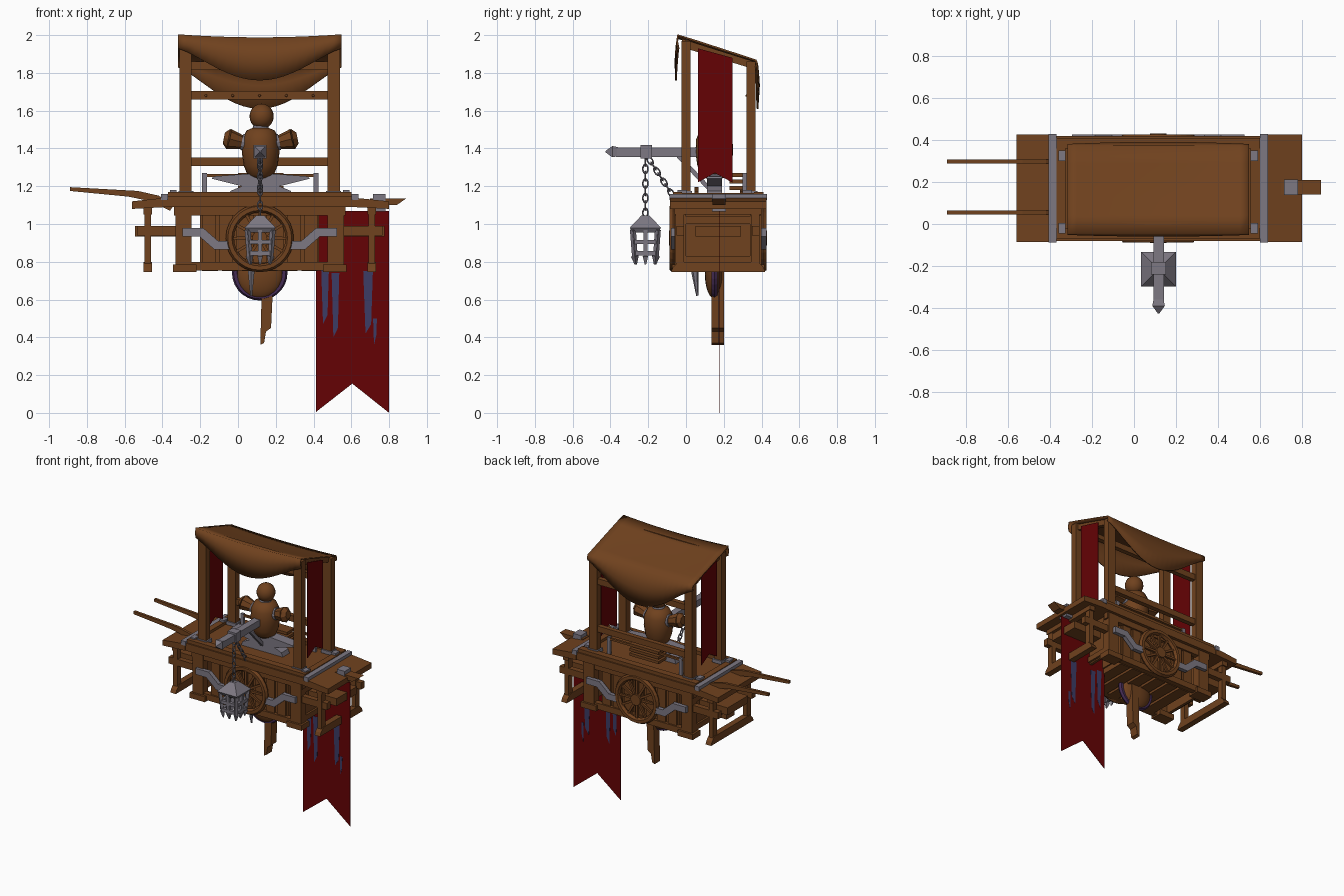
import bpy, bmesh, math
from mathutils import Vector

if "Cube" in bpy.data.objects:
    bpy.data.objects.remove(bpy.data.objects["Cube"])

CX, CY = 0.115, 0.17      # centre of the stall


def colour(name, rgb):
    m = bpy.data.materials.new(name)
    m.diffuse_color = (*rgb, 1)
    m.use_nodes = True
    m.node_tree.nodes["Principled BSDF"].inputs["Base Color"].default_value = m.diffuse_color
    return m


WOOD = colour("brown wood", (0.162, 0.054, 0.013))
CLOTH = colour("brown cloth", (0.162, 0.054, 0.013))
RED = colour("dark red", (0.13, 0.0008, 0.0015))
IRON = colour("grey iron", (0.205, 0.188, 0.225))
BLUE = colour("dull blue", (0.045, 0.045, 0.13))
PURPLE = colour("dark purple", (0.06, 0.025, 0.09))


def finish(name, bm, mat, smooth=False):
    bmesh.ops.recalc_face_normals(bm, faces=bm.faces)
    me = bpy.data.meshes.new(name)
    bm.to_mesh(me)
    bm.free()
    me.materials.append(mat)
    for p in me.polygons:
        p.use_smooth = smooth
    ob = bpy.data.objects.new(name, me)
    bpy.context.collection.objects.link(ob)
    return ob


def prism(name, pts, axis, a, b, mat):
    """Extrude a 2D outline along x or y."""
    bm = bmesh.new()
    place = (lambda u, v, t: (t, u, v)) if axis == 'x' else (lambda u, v, t: (u, t, v))
    lo = [bm.verts.new(place(u, v, a)) for u, v in pts]
    hi = [bm.verts.new(place(u, v, b)) for u, v in pts]
    bm.faces.new(lo)
    bm.faces.new(hi)
    for i in range(len(pts)):
        j = (i + 1) % len(pts)
        bm.faces.new((lo[i], lo[j], hi[j], hi[i]))
    return finish(name, bm, mat)


def box(name, x0, x1, y0, y1, z0, z1, mat=WOOD):
    x0, x1 = min(x0, x1), max(x0, x1)
    return prism(name, [(x0, z0), (x1, z0), (x1, z1), (x0, z1)], 'y', y0, y1, mat)


def beam(name, p, q, r0, r1, mat=WOOD, sides=4, smooth=False):
    """Tapered bar between two points."""
    p, q = Vector(p), Vector(q)
    bm = bmesh.new()
    bmesh.ops.create_cone(bm, cap_ends=True, segments=sides, radius1=r0, radius2=r1, depth=(q - p).length)
    if sides == 4:
        bmesh.ops.rotate(bm, verts=bm.verts, matrix=Vector((0, 0, 1)).rotation_difference(
            Vector((1, 1, 0))).to_matrix().Rotation(math.pi / 4, 3, 'Z'))
    ob = finish(name, bm, mat, smooth)
    ob.rotation_mode = 'QUATERNION'
    ob.rotation_quaternion = (q - p).to_track_quat('Z', 'Y')
    ob.location = (p + q) / 2
    return ob


def lathe(name, prof, cx, cy, mat, n=20):
    bm = bmesh.new()
    rings = [[bm.verts.new((cx + r * math.cos(2 * math.pi * i / n), cy + r * math.sin(2 * math.pi * i / n), z))
              for i in range(n)] for r, z in prof]
    for a, b in zip(rings, rings[1:]):
        for i in range(n):
            bm.faces.new((a[i], a[(i + 1) % n], b[(i + 1) % n], b[i]))
    bm.faces.new(rings[0])
    bm.faces.new(rings[-1])
    return finish(name, bm, mat, True)


def ring(name, loc, rot, big, small, mat, n=24, m=4, scale=(1, 1, 1)):
    bpy.ops.mesh.primitive_torus_add(location=loc, rotation=rot, major_radius=big, minor_radius=small,
                                     major_segments=n, minor_segments=m)
    ob = bpy.context.object
    ob.name, ob.scale = name, scale
    ob.data.materials.append(mat)
    return ob


def ball(name, loc, scale, mat):
    bm = bmesh.new()
    bmesh.ops.create_uvsphere(bm, u_segments=20, v_segments=12, radius=1)
    ob = finish(name, bm, mat, True)
    ob.location, ob.scale = loc, scale
    return ob


# Counter top, rim and end wings
box("counter_top", -0.39, 0.62, -0.08, 0.42, 1.09, 1.145)
for y in (-0.07, 0.36):
    box("counter_rim_long", -0.37, 0.6, y, y + 0.05, 1.145, 1.17)
for s, tip in ((-1, -0.56), (1, 0.80)):
    box("counter_rim_end", CX + s * 0.44, CX + s * 0.485, -0.07, 0.41, 1.145, 1.165)
    prism("counter_wing", [(CX + s * 0.49, 1.09), (tip, 1.08), (tip, 1.12), (CX + s * 0.49, 1.14)],
          'y', -0.085, 0.425, WOOD)
    box("counter_strap", CX + s * 0.485, CX + s * 0.522, -0.088, 0.428, 1.128, 1.16, IRON)

# Cart body: planked box, corner stanchions, end frames
box("body_box", -0.2, 0.43, -0.03, 0.37, 0.79, 1.09)
for y in (-0.045, 0.37):
    for i in range(7):
        x = -0.19 + i * 0.09
        box("body_plank", x, x + 0.07, y, y + 0.015, 0.8, 1.09)
    box("body_sill", -0.25, 0.48, y - 0.012, y + 0.027, 0.755, 0.8)
    box("body_upper_rail", -0.34, 0.57, y - 0.012, y + 0.027, 1.045, 1.09)
for i in range(6):
    box("floor_slat", -0.19 + i * 0.105, -0.105 + i * 0.105, -0.02, 0.36, 0.75, 0.79)
for s in (-1, 1):
    for y in (-0.06, 0.34):
        box("stanchion", CX + s * 0.36, CX + s * 0.445, y, y + 0.06, 0.78, 1.09)
        box("stanchion_foot", CX + s * 0.335, CX + s * 0.46, y - 0.015, y + 0.075, 0.745, 0.785)
        box("end_post", CX + s * 0.575, CX + s * 0.61, y + 0.005, y + 0.05, 0.79, 1.09)
        box("end_runner", CX + s * 0.36, CX + s * 0.65, y + 0.01, y + 0.05, 0.94, 0.99)
    prism("end_foot", [(-0.08, 0.745), (0.42, 0.745), (0.41, 0.77), (0.38, 0.8), (-0.04, 0.8), (-0.07, 0.77)],
          'x', CX + s * 0.57, CX + s * 0.615, WOOD)
    box("end_wall", CX + s * 0.41, CX + s * 0.43, -0.04, 0.38, 0.78, 1.09)
    for z in (0.79, 1.0):
        box("end_wall_rail", CX + s * 0.43, CX + s * 0.445, -0.04, 0.38, z, z + 0.04)
    box("end_drawer", CX + s * 0.43, CX + s * 0.66, 0.05, 0.29, 0.935, 0.99)
    box("end_top_beam", CX + s * 0.57, CX + s * 0.615, -0.06, 0.4, 1.05, 1.09)

# Spoked wheels and cranked iron braces on both long sides
for y in (-0.068, 0.408):
    ring("wheel_rim", (CX, y, 0.925), (math.pi / 2, 0, 0), 0.158, 0.022, WOOD, 28, 6)
    beam("wheel_hub", (CX, y - 0.022, 0.925), (CX, y + 0.022, 0.925), 0.04, 0.04, WOOD, 16)
    for i in range(12):
        a = i * math.pi / 6
        c, k = math.cos(a), math.sin(a)
        beam("wheel_spoke", (CX + 0.03 * c, y, 0.925 + 0.03 * k), (CX + 0.16 * c, y, 0.925 + 0.16 * k), 0.012, 0.01)
    for s in (-1, 1):
        shape = [(0.41, 0.98), (0.3, 0.98), (0.22, 0.91), (0.16, 0.91), (0.16, 0.865), (0.24, 0.865),
                 (0.32, 0.935), (0.41, 0.935)]
        prism("iron_brace", [(CX + s * u, v) for u, v in shape], 'y', y - 0.012, y + 0.018, IRON)

# Canopy frame
for s in (-1, 1):
    for y, top in ((-0.025, 1.97), (0.32, 1.86)):
        box("canopy_post", CX + s * 0.36, CX + s * 0.424, y, y + 0.048, 1.145, top)
        box("post_bracket", CX + s * 0.35, CX + s * 0.43, y - 0.01, y + 0.058, 1.15, 1.175, IRON)
        box("corner_plate", CX + s * 0.44, CX + s * 0.475, y - 0.02, y + 0.03, 1.15, 1.18, IRON)
    prism("canopy_side_rail", [(-0.02, 1.935), (0.36, 1.82), (0.36, 1.86), (-0.02, 1.98)], 'x',
          CX + s * 0.368, CX + s * 0.405, WOOD)
for y, z in ((-0.02, 1.93), (0.325, 1.815), (0.325, 1.66), (0.325, 1.308)):
    box("canopy_cross_rail", -0.29, 0.52, y, y + 0.035, z, z + 0.044)
for i in range(5):
    ball("rail_nail", (-0.17 + i * 0.142, 0.322, 1.68), (0.007,) * 3, WOOD)

# Draped canopy cloth, sagging between the posts
bm = bmesh.new()
cols = []
for i in range(21):
    u = i / 20
    g = 4 * u * (1 - u)
    d = math.sin(math.pi * u) ** 1.25
    f0, b0 = 1.93 - 0.17 * d, 1.83 - 0.22 * d
    t0, t1 = 2.0 - 0.016 * g, 1.866 - 0.01 * g
    line = [(-0.04 - 0.014 * g, f0), (-0.047 - 0.008 * g, (f0 + t0) / 2), (-0.043, t0)]
    line += [(-0.043 + 0.413 * k / 5, t0 + (t1 - t0) * k / 5 - 0.006 * g * math.sin(math.pi * k / 5))
             for k in range(1, 6)]
    line += [(0.376 + 0.01 * g, (b0 + t1) / 2), (0.37 + 0.008 * g, b0)]
    cols.append([bm.verts.new((-0.317 + 0.864 * u, y, z)) for y, z in line])
for a, b in zip(cols, cols[1:]):
    for k in range(len(a) - 1):
        bm.faces.new((a[k], a[k + 1], b[k + 1], b[k]))
canopy = finish("canopy_cloth", bm, CLOTH, True)
sol = canopy.modifiers.new("thickness", 'SOLIDIFY')
sol.thickness, sol.offset = 0.01, 0

# Red banners: two at the canopy sides, one large hanging below
for s in (-1, 1):
    prism("side_banner", [(0.063, 1.93), (0.063, 1.22), (0.153, 1.27), (0.245, 1.22), (0.245, 1.88)], 'x',
          CX + s * 0.409, CX + s * 0.413, RED)
prism("large_banner", [(0.413, 1.07), (0.413, 0.005), (0.605, 0.155), (0.8, 0.0), (0.8, 1.07)], 'y',
      0.174, 0.177, RED)
for x, z0, z1, w in ((0.45, 0.47, 0.76, 0.024), (0.505, 0.4, 0.74, 0.024), (0.675, 0.42, 0.75, 0.03),
                     (0.72, 0.36, 0.5, 0.012)):
    prism("banner_streak", [(x, z0), (x + w, z0 + 0.05), (x + w * 1.3, z1), (x - w * 0.4, z1)], 'y',
          0.173, 0.178, BLUE)

# Push handles
for y in (0.055, 0.297):
    prism("push_handle", [(-0.89, 1.175), (-0.58, 1.145), (-0.46, 1.12), (-0.36, 1.07), (-0.34, 1.1), (-0.42, 1.15),
                          (-0.53, 1.175), (-0.89, 1.195)], 'y', y - 0.01, y + 0.01, WOOD)

# End peg and clasp
prism("end_peg", [(0.7, 1.1), (0.84, 1.1), (0.89, 1.135), (0.7, 1.135)], 'y', 0.14, 0.21, WOOD)
box("peg_clasp", 0.715, 0.78, 0.138, 0.212, 1.065, 1.16, IRON)

# Kick leg, hanging round shield and spike
prism("kick_leg", [(0.125, 0.8), (0.125, 0.62), (0.118, 0.36), (0.138, 0.37), (0.148, 0.43), (0.175, 0.45),
                   (0.182, 0.6), (0.185, 0.8)], 'y', 0.135, 0.2, WOOD)
ball("round_shield", (CX, 0.15, 0.735), (0.125, 0.05, 0.13), WOOD)
ring("shield_rim", (CX, 0.15, 0.742), (math.pi / 2, 0, 0), 0.129, 0.018, PURPLE, 28, 6)
beam("hanging_spike", (0.07, 0.06, 0.62), (0.07, 0.045, 0.77), 0.006, 0.022, IRON, 6)

# Practice dummy on an iron anvil
lathe("dummy_torso", [(0.04, 1.24), (0.07, 1.26), (0.09, 1.31), (0.1, 1.38), (0.096, 1.45), (0.075, 1.495),
                      (0.04, 1.51)], 0.12, 0.15, WOOD)
beam("dummy_neck", (0.12, 0.15, 1.49), (0.12, 0.15, 1.53), 0.05, 0.035, IRON, 16)
ball("dummy_head", (0.125, 0.15, 1.57), (0.064, 0.064, 0.067), WOOD)
for s in (-1, 1):
    beam("arm_socket", (0.12 + s * 0.075, 0.15, 1.43), (0.12 + s * 0.1, 0.15, 1.435), 0.048, 0.042, IRON, 12)
    beam("arm_stub", (0.12 + s * 0.09, 0.15, 1.43), (0.12 + s * 0.17, 0.14, 1.45), 0.035, 0.055, WOOD, 8)
    beam("arm_tip", (0.12 + s * 0.17, 0.14, 1.45), (0.12 + s * 0.195, 0.14, 1.455), 0.055, 0.03, WOOD, 8)
half = [(0.17, 1.145), (0.16, 1.175), (0.1, 1.2), (0.16, 1.215), (0.26, 1.24), (0.25, 1.252), (0.08, 1.265)]
prism("dummy_stand", [(0.12 + u, v) for u, v in half] + [(0.12 - u, v) for u, v in half[::-1]], 'y', 0.11, 0.19, IRON)
for i in range(3):
    box("back_rack_slat", 0.0, 0.24, 0.23, 0.32, 1.18 + i * 0.035, 1.2 + i * 0.035)
for x in (-0.19, 0.4):
    box("rack_rod", x, x + 0.025, 0.3, 0.32, 1.145, 1.27, IRON)
box("rack_bar", -0.19, 0.425, 0.302, 0.318, 1.25, 1.265)

# Iron arm with collar, tip and brace
AX = 0.117
box("lantern_arm", AX - 0.025, AX + 0.025, -0.37, 0.13, 1.355, 1.405, IRON)
box("arm_collar", AX - 0.035, AX + 0.035, -0.24, -0.18, 1.347, 1.418, IRON)
beam("arm_tip_flare", (AX, -0.39, 1.383), (AX, -0.36, 1.383), 0.042, 0.034, IRON)
beam("arm_point", (AX, -0.39, 1.383), (AX, -0.425, 1.383), 0.042, 0.006, IRON)
beam("arm_brace", (AX, -0.04, 1.36), (AX, 0.13, 1.18), 0.016, 0.016, IRON)


def chain(p, q, n):
    p, q = Vector(p), Vector(q)
    for i in range(n):
        ob = ring("chain_link", p.lerp(q, (i + 0.5) / n), (0, 0, 0), 0.013, 0.0045, IRON, 10, 5, (1.7, 1, 1))
        ob.rotation_mode = 'QUATERNION'
        base = (q - p).to_track_quat('X', 'Z')
        ob.rotation_quaternion = base @ Vector((0, 0, 1)).rotation_difference(Vector((0, (i + 1) % 2, i % 2)))


LY = -0.215
chain((AX, LY, 1.35), (AX, LY, 1.04), 8)
chain((AX, -0.2, 1.35), (AX, -0.07, 1.15), 7)

# Hanging cage lantern: pyramid roof, band, tapering bars and pointed feet
beam("cage_roof", (AX, LY, 0.98), (AX, LY, 1.045), 0.117, 0.03, IRON)
beam("cage_eave", (AX, LY, 0.955), (AX, LY, 0.98), 0.095, 0.117, IRON)
for i in range(4):
    a = i * math.pi / 2
    for t in (-1, 0, 1):
        def on(r, k, z):
            return (AX + r * math.cos(a) - k * math.sin(a), LY + r * math.sin(a) + k * math.cos(a), z)
        beam("cage_bar", on(0.066, 0.066 * t, 0.97), on(0.057, 0.055 * t, 0.83), 0.016, 0.014, IRON)
        beam("cage_spike", on(0.057, 0.055 * t, 0.83), on(0.052, 0.05 * t, 0.785), 0.02, 0.005, IRON)
    for r, z in ((0.061, 0.905), (0.057, 0.845)):
        beam("cage_band", on(r, -r, z), on(r, r, z), 0.016, 0.016, IRON)
